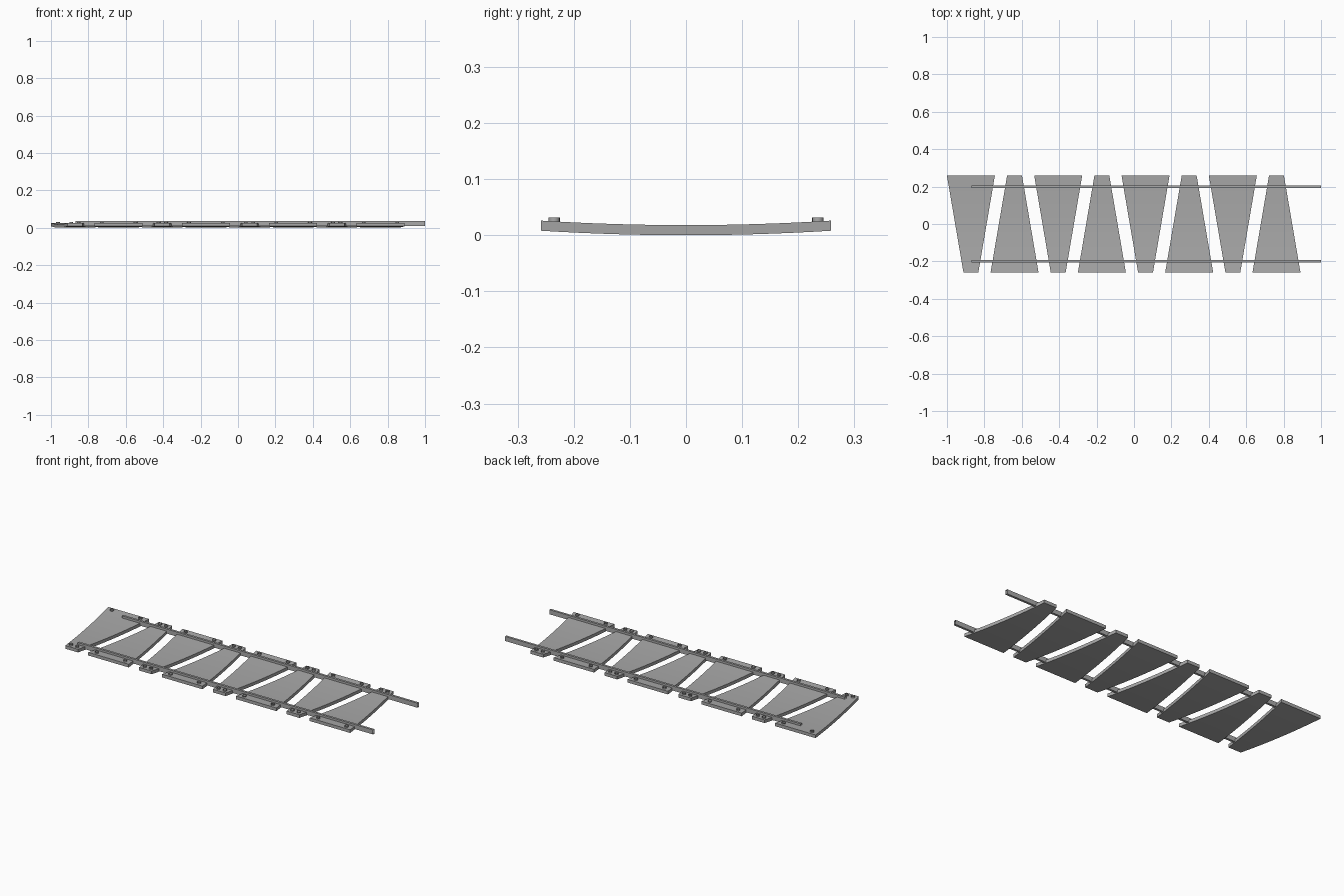
import bpy
import bmesh
from mathutils import Matrix

cube = bpy.data.objects.get("Cube")
if cube:
    bpy.data.objects.remove(cube, do_unlink=True)

steel = bpy.data.materials.new("grey steel")
steel.use_nodes = True
GREY = (0.4, 0.4, 0.4, 1)
steel.diffuse_color = GREY
steel.node_tree.nodes["Principled BSDF"].inputs["Base Color"].default_value = GREY

HALF_DEPTH = 0.258
WIDE, NARROW = 0.128, 0.04
THICK, SAG = 0.018, 0.008
SECTIONS = 16


def finish(bm, name):
    mesh = bpy.data.meshes.new(name)
    bm.to_mesh(mesh)
    bm.free()
    mesh.materials.append(steel)
    ob = bpy.data.objects.new(name, mesh)
    bpy.context.collection.objects.link(ob)
    return ob


def slat(name, cx, wide_side):
    """Tapered plate, gently dished from front to back."""
    bm = bmesh.new()
    rings = []
    for j in range(SECTIONS + 1):
        t = 2 * j / SECTIONS - 1
        half = (WIDE + NARROW) / 2 + wide_side * t * (WIDE - NARROW) / 2
        y, z = t * HALF_DEPTH, SAG * t * t
        corners = [(-half, z), (half, z), (half, z + THICK), (-half, z + THICK)]
        rings.append([bm.verts.new((cx + x, y, h)) for x, h in corners])
    for a, b in zip(rings, rings[1:]):
        for k in range(4):
            n = (k + 1) % 4
            bm.faces.new((a[k], a[n], b[n], b[k]))
    bm.faces.new(rings[0])
    bm.faces.new(rings[-1])
    bmesh.ops.recalc_face_normals(bm, faces=bm.faces)
    return finish(bm, name)


def collar(name, x, y):
    """Short open ring standing on a slat."""
    bm = bmesh.new()
    bmesh.ops.create_cone(bm, cap_ends=False, segments=16, radius1=0.01,
                          radius2=0.01, depth=0.012,
                          matrix=Matrix.Translation((x, y, 0.026)))
    return finish(bm, name)


def rail(name, y):
    """Long thin bar with open ends."""
    bm = bmesh.new()
    place = Matrix.Translation((0.065, y, 0.022)) @ Matrix.Diagonal((1.87, 0.013, 0.026, 1))
    bmesh.ops.create_cube(bm, size=1, matrix=place)
    bm.normal_update()
    ends = [f for f in bm.faces if abs(f.normal.x) > 0.9]
    bmesh.ops.delete(bm, geom=ends, context='FACES_ONLY')
    return finish(bm, name)


smooth = []
# Alternating slats with a pair of collars at each end
for i in range(8):
    cx = -0.872 + i * 0.2334
    wide_side = 1 if i % 2 == 0 else -1
    smooth.append(slat(f"slat_{i + 1}", cx, wide_side))
    for end, label in ((1, "back"), (-1, "front")):
        dx = 0.09 if end == wide_side else 0.02
        for side, hand in ((1, "left"), (-1, "right")):
            smooth.append(collar(f"collar_{i + 1}_{label}_{hand}",
                                 cx + side * dx, end * 0.235))

# Two rails running through all the slats
rail("back_rail", 0.2)
rail("front_rail", -0.2)

for ob in bpy.context.selected_objects:
    ob.select_set(False)
for ob in smooth:
    ob.select_set(True)
bpy.context.view_layer.objects.active = smooth[0]
bpy.ops.object.shade_smooth_by_angle()
